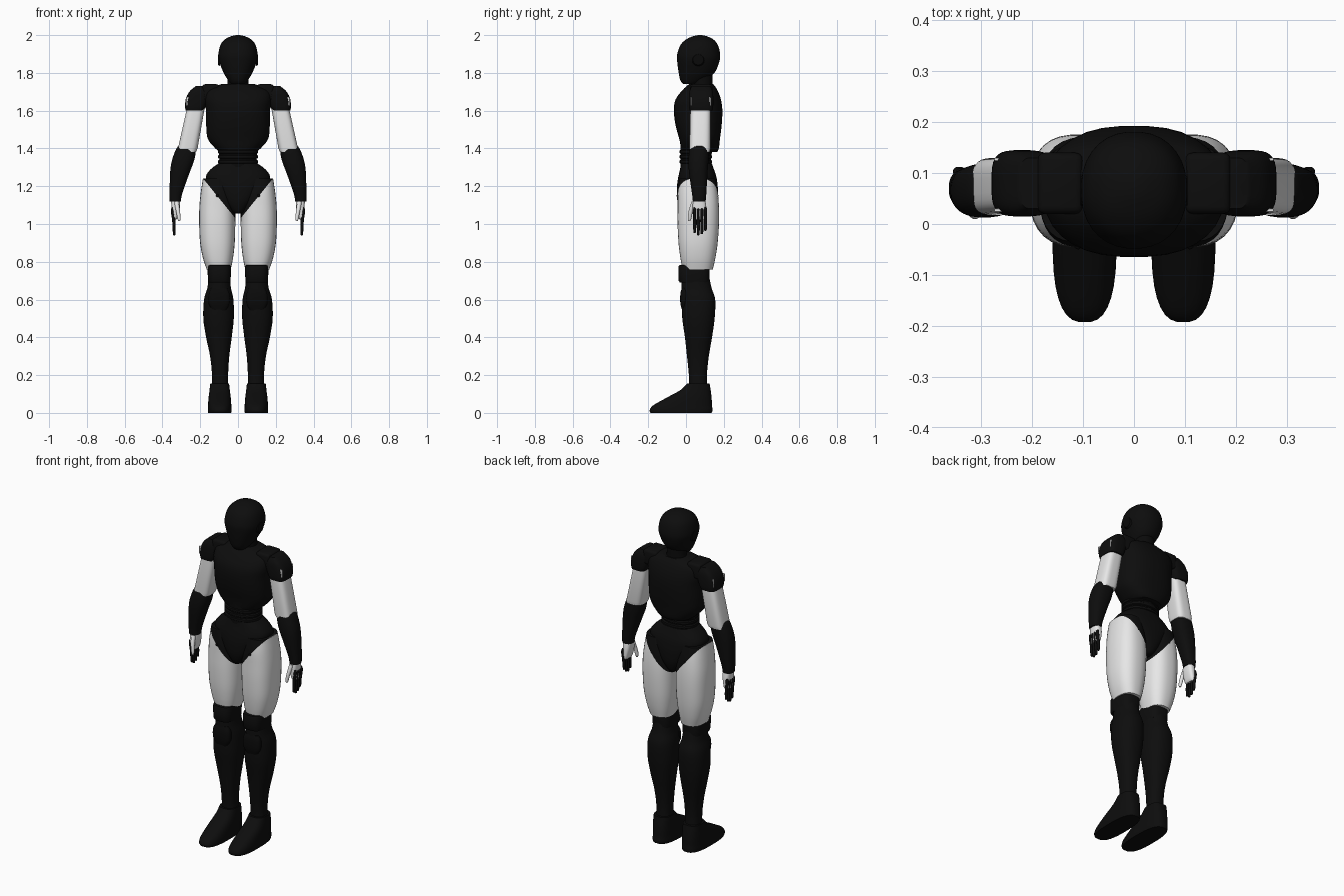
import bpy, bmesh, math
from mathutils import Vector

cube = bpy.data.objects.get("Cube")
if cube:
    bpy.data.objects.remove(cube, do_unlink=True)


def make_material(name, value, roughness):
    mat = bpy.data.materials.new(name)
    mat.use_nodes = True
    colour = (value, value, value, 1)
    mat.diffuse_color = colour
    shader = next(n for n in mat.node_tree.nodes if n.type == "BSDF_PRINCIPLED")
    shader.inputs["Base Color"].default_value = colour
    shader.inputs["Roughness"].default_value = roughness
    return mat


BLACK = make_material("armour black", 0.004, 0.5)
JOINT = make_material("joint black", 0.003, 0.7)
WHITE = make_material("shell white", 0.8, 0.5)
CM = 0.01  # part tables below are in hundredths of a unit


def finish(name, bm, materials, mirrored=False, angle=40):
    bmesh.ops.recalc_face_normals(bm, faces=bm.faces)
    mesh = bpy.data.meshes.new(name)
    bm.to_mesh(mesh)
    bm.free()
    obj = bpy.data.objects.new(name, mesh)
    bpy.context.collection.objects.link(obj)
    for mat in materials:
        mesh.materials.append(mat)
    bpy.ops.object.select_all(action="DESELECT")
    obj.select_set(True)
    bpy.context.view_layer.objects.active = obj
    bpy.ops.object.shade_smooth_by_angle(angle=math.radians(angle))
    if mirrored:
        obj.modifiers.new("Mirror", "MIRROR")
        obj.modifiers["Mirror"].use_mirror_merge = False
    return obj


def spline(rows, steps):
    """Smoothly interpolate the cross-section rows."""
    rows = [Vector(r) for r in rows]
    result = []
    for i in range(len(rows) - 1):
        a, b = rows[i], rows[i + 1]
        before = rows[max(i - 1, 0)]
        after = rows[min(i + 2, len(rows) - 1)]
        for s in range(steps):
            t = s / steps
            # limited tangents keep the outline free of bulges
            curve = a + (b - before) * t / 2 \
                + (before - a * 2.5 + b * 2 - after / 2) * t ** 2 \
                + (a * 1.5 - before / 2 - b * 1.5 + after / 2) * t ** 3
            result.append(curve)
    return result + [rows[-1]]


def loft_mesh(rows, power=2.0, sides=32, steps=4):
    """Rows are centre x, centre y, height, half width, half depth."""
    bm = bmesh.new()
    rings = []
    for cx, cy, z, rx, ry in spline(rows, steps):
        ring = []
        for k in range(sides):
            a = math.tau * (k + 0.5) / sides
            c, s = math.cos(a), math.sin(a)
            x = math.copysign(abs(c) ** (2 / power), c) * rx
            y = math.copysign(abs(s) ** (2 / power), s) * ry
            ring.append(bm.verts.new(Vector((cx + x, cy + y, z)) * CM))
        rings.append(ring)
    for low, high in zip(rings, rings[1:]):
        for k in range(sides):
            n = (k + 1) % sides
            bm.faces.new((low[k], low[n], high[n], high[k]))
    bm.faces.new(rings[0])
    bm.faces.new(rings[-1])
    return bm


def loft(name, rows, mat=BLACK, mirrored=False, **shape):
    return finish(name, loft_mesh(rows, **shape), [mat], mirrored)


def block(name, centre, size, mat=BLACK, bevel=1.0, mirrored=True):
    bm = bmesh.new()
    bmesh.ops.create_cube(bm, size=1)
    for v in bm.verts:
        v.co = Vector([c + p * s for c, p, s in zip(centre, v.co, size)]) * CM
    if bevel:
        bmesh.ops.bevel(bm, geom=bm.edges[:], offset=bevel * CM, segments=3,
                        profile=0.5, affect="EDGES")
    return finish(name, bm, [mat], mirrored)


# Head: helmet with rounded crown and a forward chin
loft("head", [(0, 2, 174, 3.5, 3.5), (0, 3.5, 176, 5.2, 6.5),
              (0, 5.6, 180, 7.6, 9.5), (0, 6.5, 186, 10, 11.2),
              (0, 6.7, 190, 10.4, 11.4), (0, 7, 195, 9.2, 9.8),
              (0, 7.3, 198, 6.6, 6.8), (0, 7.4, 199.6, 3, 3),
              (0, 7.4, 200, 0.5, 0.5)], power=2.2)
loft("neck", [(0, 9, 168, 7, 5.5), (0, 8.8, 174, 5.6, 5.2),
              (0, 8.5, 182, 5.5, 5.5)], JOINT)

# Ear discs
ear = bmesh.new()
bmesh.ops.create_cone(ear, cap_ends=True, segments=32, radius1=3.4 * CM,
                      radius2=2.8 * CM, depth=CM)
for v in ear.verts:
    v.co = Vector((v.co.z + 10 * CM, v.co.x + 6.5 * CM, v.co.y + 187 * CM))
finish("ear_discs", ear, [JOINT], mirrored=True)

# Torso: chest shell, collar straps, banded abdomen
loft("chest", [(0, 7.5, 138, 9.5, 9), (0, 7.4, 140, 12, 10),
               (0, 7.2, 145, 16, 10.8), (0, 6.7, 152, 16.9, 12.2),
               (0, 6.4, 160, 17, 12.9), (0, 6.5, 166, 17.8, 12),
               (0, 7.4, 171, 16.5, 9.2), (0, 8, 174, 9, 6.5)], power=2.5)
block("collar_straps", (14.5, 8, 169.5), (9, 12, 9), bevel=1.5)
loft("abdomen", [(0, 5.5, 128, 12, 8.5), (0, 5.2, 132, 10.3, 8.2),
                 (0, 5.2, 136, 10, 8.2), (0, 6, 142, 11, 9)], JOINT)
for i in range(3):
    z = 132 + 2.6 * i
    loft(f"abdomen_band_{i + 1}", [(0, 5.2, z, 10, 8.1), (0, 5.2, z + 0.4, 10.6, 8.6),
                                   (0, 5.2, z + 1.6, 10.6, 8.6),
                                   (0, 5.2, z + 2, 10, 8.1)], power=2.3, steps=1)

# Pelvis: flared hips narrowing to a wedge
loft("pelvis", [(0, 6, 105.5, 2, 7.5), (0, 6, 107, 4.2, 9),
                (0, 6, 112, 8.6, 10.6), (0, 6, 118, 13.4, 10.9),
                (0, 6, 122, 16.4, 10.6), (0, 6, 125.5, 17, 10),
                (0, 5.8, 129, 14.5, 9), (0, 5.5, 132, 10.5, 8.2)], power=2.5)

# Thighs: white below a slanted hip line, black above it
thigh = loft_mesh([(10.2, 6.2, 76, 6.4, 8), (10.6, 6.3, 82, 8, 9.3),
                   (10.9, 6.4, 90, 9.2, 10.4), (11, 6.5, 100, 9.6, 11),
                   (11, 6.5, 109, 9.5, 11), (11, 6.2, 117, 8.7, 10.6),
                   (11.2, 6, 124, 7.4, 9.5)], power=2.5)
hip_point = Vector((18, 0, 123.5)) * CM
hip_normal = Vector((-18.5, 0, 15)).normalized()
bmesh.ops.bisect_plane(thigh, geom=thigh.verts[:] + thigh.edges[:] + thigh.faces[:],
                       plane_co=hip_point, plane_no=hip_normal)
for face in thigh.faces:
    above = (face.calc_center_median() - hip_point).dot(hip_normal) > 0
    face.material_index = 1 if above else 0
finish("thighs", thigh, [WHITE, BLACK], mirrored=True)

# Hip pins, front and back
for name, y in (("front_hip_pins", -4.2), ("back_hip_pins", 16.4)):
    pin = bmesh.new()
    bmesh.ops.create_uvsphere(pin, u_segments=12, v_segments=8, radius=0.8 * CM)
    bmesh.ops.translate(pin, verts=pin.verts, vec=Vector((11, y, 115)) * CM)
    finish(name, pin, [JOINT], mirrored=True)

# Lower legs: knee cuff, kneecap, shin and calf
loft("knee_cuffs", [(9.9, 4.6, 69, 5.6, 7.4), (9.9, 4.2, 70, 6, 8.1),
                    (9.9, 4.2, 77, 6.2, 8.3), (9.9, 4.4, 78.2, 5.8, 7.8)],
     mirrored=True, power=3, steps=2)
loft("shins", [(9.6, 6.5, 10, 4.6, 4.8), (9.5, 6.3, 20, 4.3, 4.8),
               (9.7, 6.3, 30, 5.1, 5.8), (10.1, 6.6, 40, 6.8, 7.2),
               (10.3, 6.6, 50, 8.1, 8.6), (10.2, 6.6, 60, 7.8, 8.9),
               (10, 5.6, 66, 6.3, 8), (9.9, 5, 72, 5.6, 7.3)],
     mirrored=True, power=2.3)
loft("kneecaps", [(10, -0.5, 54, 3.5, 1.5), (10, -0.6, 58, 5.5, 2.4),
                  (10, -0.6, 63, 5.5, 2.4), (10, -0.4, 66, 4.2, 1.8)],
     JOINT, mirrored=True, power=3)

# Boots: long rounded toe rising to an ankle collar
loft("boots", [(9.7, -2.6, 0, 6.1, 16.2), (9.7, -2.6, 1.5, 6.3, 16.7),
               (9.7, -1.8, 4, 6.2, 15.6), (9.7, 1.6, 8, 5.9, 12),
               (9.7, 5, 12, 5.4, 8.1), (9.7, 6.5, 15.5, 5, 6)],
     mirrored=True, power=2.7)

# Shoulders and arms
loft("shoulder_pads", [(23, 8, 160, 4.7, 6), (22.6, 8, 162, 5.4, 6.4),
                       (21.8, 8, 166, 5.9, 6.5), (20.8, 8, 170, 5, 6.2),
                       (19.8, 8, 173, 2.6, 5)], mirrored=True, power=3.6)
loft("upper_arms", [(27.1, 7.3, 138, 4.9, 5.2), (26.6, 7.4, 140, 5.2, 5.6),
                    (22.4, 7.7, 161, 4.7, 5.4)],
     WHITE, mirrored=True, power=3.5, steps=1)
for name, y in (("front_shoulder_slots", 2.7), ("back_shoulder_slots", 12.7)):
    block(name, (26.2, y, 165), (2.4, 0.6, 4.6), WHITE, bevel=0.1)
loft("forearms", [(33.2, 7, 112, 3, 3.4), (33.1, 7, 115, 3.3, 3.7),
                  (32.2, 6.8, 120, 4, 4.2), (30.6, 6.5, 128, 5.3, 5),
                  (29, 6.6, 134, 5.9, 5.3), (27.4, 7, 140, 5.2, 5.1),
                  (26.8, 7.2, 142, 3.8, 4)], mirrored=True, power=2.4)

# Hands: white palm and thumb, black fingers
loft("palms", [(33.6, 7.4, 102.5, 1.1, 3), (33.3, 7.3, 104, 1.6, 3.6),
               (33, 7.1, 109, 2.3, 3.7), (33, 7, 114, 2.4, 3)],
     WHITE, mirrored=True, power=2.8, sides=20)
loft("thumbs", [(31.2, 1.7, 101.5, 0.5, 0.6), (31.2, 1.9, 103, 0.9, 1),
                (31.8, 2.6, 107, 1.1, 1.2), (32.6, 4.4, 112, 1.3, 1.5)],
     WHITE, mirrored=True, sides=12)
for i, finger in enumerate(("index", "middle", "ring", "little")):
    y = 4.6 + 1.9 * i
    tip = 94 + (1.2, 0, 0.6, 2.4)[i]
    loft(f"{finger}_fingers", [(33.7, y, tip, 0.4, 0.4), (33.8, y, tip + 1, 0.7, 0.75),
                               (34, y, 102, 0.9, 0.9), (34.6, y, 107, 1, 0.95),
                               (34.3, y, 109, 0.6, 0.6)],
         mirrored=True, sides=12)
